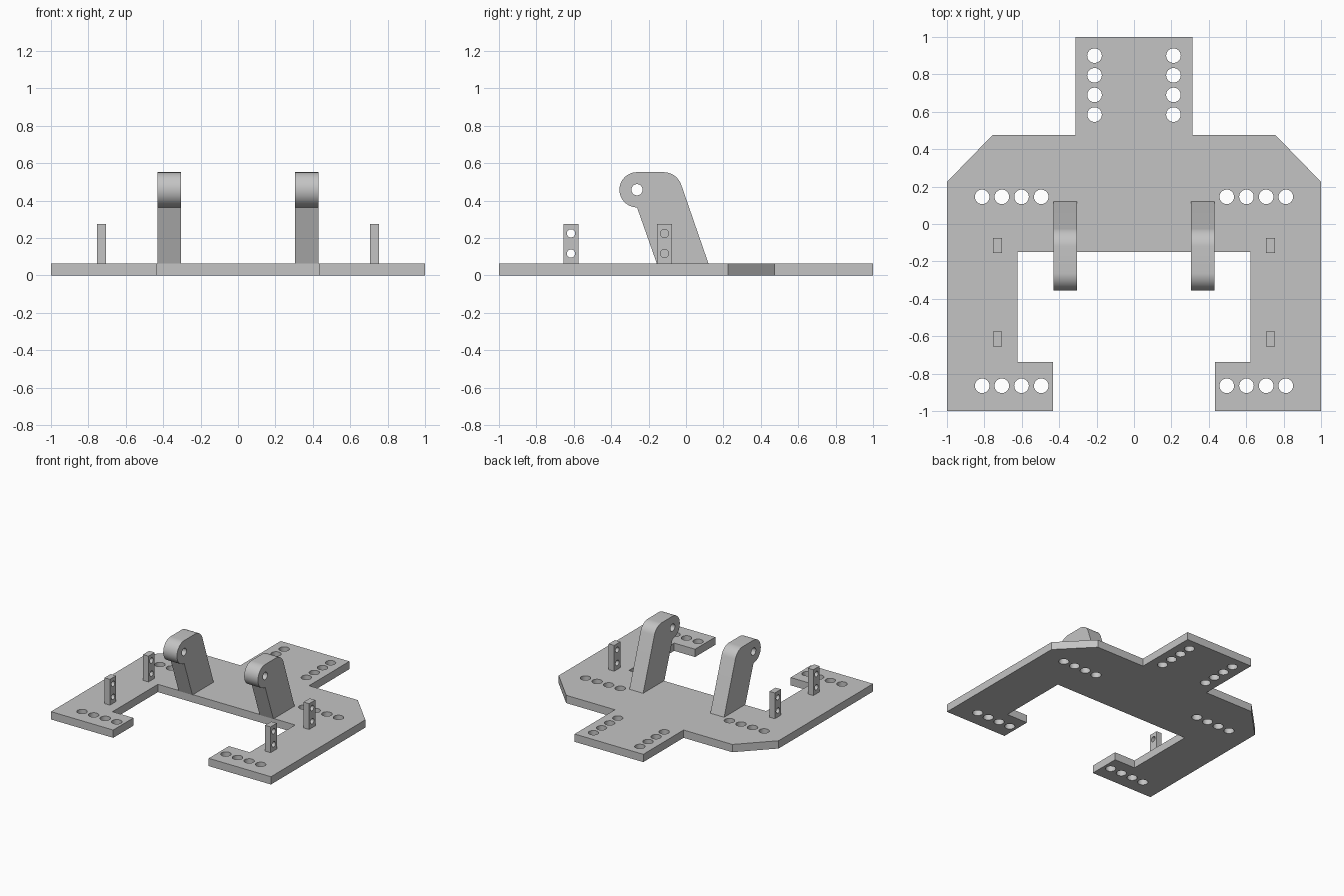
import bpy
import bmesh
from math import cos, sin, radians, tau
from mathutils import Matrix, Vector

if "Cube" in bpy.data.objects:
    bpy.data.objects.remove(bpy.data.objects["Cube"], do_unlink=True)

grey = bpy.data.materials.new("plain grey")
grey.use_nodes = True
color = (0.55, 0.55, 0.55, 1)
grey.diffuse_color = color
grey.node_tree.nodes["Principled BSDF"].inputs["Base Color"].default_value = color

THICK = 0.064
# Maps profile (u, v, depth) to (y, z, x) for upright parts
UPRIGHT = Matrix(((0, 0, 1, 0), (1, 0, 0, 0), (0, 1, 0, 0), (0, 0, 0, 1)))


def arc(cx, cy, r, start, end, steps):
    return [(cx + r * cos(radians(start + (end - start) * i / steps)),
             cy + r * sin(radians(start + (end - start) * i / steps)))
            for i in range(steps + 1)]


def circle(cx, cy, r, n=32):
    return [(cx + r * cos(tau * i / n), cy + r * sin(tau * i / n)) for i in range(n)]


def extruded(name, outline, holes, depth, matrix=Matrix()):
    """Flat profile with round holes, extruded to a solid."""
    bm = bmesh.new()
    edges = []
    for loop in [outline] + [circle(*h) for h in holes]:
        verts = [bm.verts.new((u, v, 0)) for u, v in loop]
        edges += [bm.edges.new((a, b)) for a, b in zip(verts, verts[1:] + verts[:1])]
    bmesh.ops.triangle_fill(bm, edges=edges, use_beauty=True, normal=Vector((0, 0, 1)))
    grown = bmesh.ops.extrude_face_region(bm, geom=bm.faces[:], use_keep_orig=True)
    top = [g for g in grown["geom"] if isinstance(g, bmesh.types.BMVert)]
    bmesh.ops.translate(bm, verts=top, vec=(0, 0, depth))
    bm.transform(matrix)
    bmesh.ops.recalc_face_normals(bm, faces=bm.faces)
    mesh = bpy.data.meshes.new(name)
    bm.to_mesh(mesh)
    bm.free()
    mesh.materials.append(grey)
    obj = bpy.data.objects.new(name, mesh)
    bpy.context.collection.objects.link(obj)
    bpy.ops.object.select_all(action="DESELECT")
    obj.select_set(True)
    bpy.context.view_layer.objects.active = obj
    bpy.ops.object.shade_smooth_by_angle(angle=radians(30))
    return obj


# Base plate: half outline mirrored across the centre
half = [(0.624, -0.149), (0.624, -0.738), (0.434, -0.738), (0.434, -1), (1, -1),
        (1, 0.225), (0.755, 0.477), (0.312, 0.477), (0.312, 1)]
outline = half + [(-x, y) for x, y in reversed(half)]
holes = []
for side in (-1, 1):
    for i in range(4):
        holes.append((side * 0.211, 0.585 + i * 0.105, 0.039))
        for y in (0.145, -0.865):
            holes.append((side * (0.496 + i * 0.1053), y, 0.039))
extruded("base_plate", outline, holes, THICK)

# Leaning hinge arm: rounded nose, flat top, rounded back corner
arm = ([(0.12, THICK)] + arc(-0.12, 0.452, 0.1, 19.4, 90, 12)
       + arc(-0.262, 0.458, 0.094, 90, 270, 28) + [(-0.156, THICK)])

# Upright post with two cross holes
post = [(-0.04, THICK), (0.04, THICK), (0.04, 0.276), (-0.04, 0.276)]
post_holes = [(0, z, 0.022) for z in (0.117, 0.225)]

for label, side in (("left", 1), ("right", -1)):
    place = Matrix.Translation((side * 0.368 - 0.0625, 0, 0)) @ UPRIGHT
    extruded("hinge_arm_" + label, arm, [(-0.262, 0.458, 0.03)], 0.125, place)
    for spot, y in (("front", -0.615), ("back", -0.115)):
        place = Matrix.Translation((side * 0.73 - 0.025, y, 0)) @ UPRIGHT
        extruded(f"post_{spot}_{label}", post, post_holes, 0.05, place)
